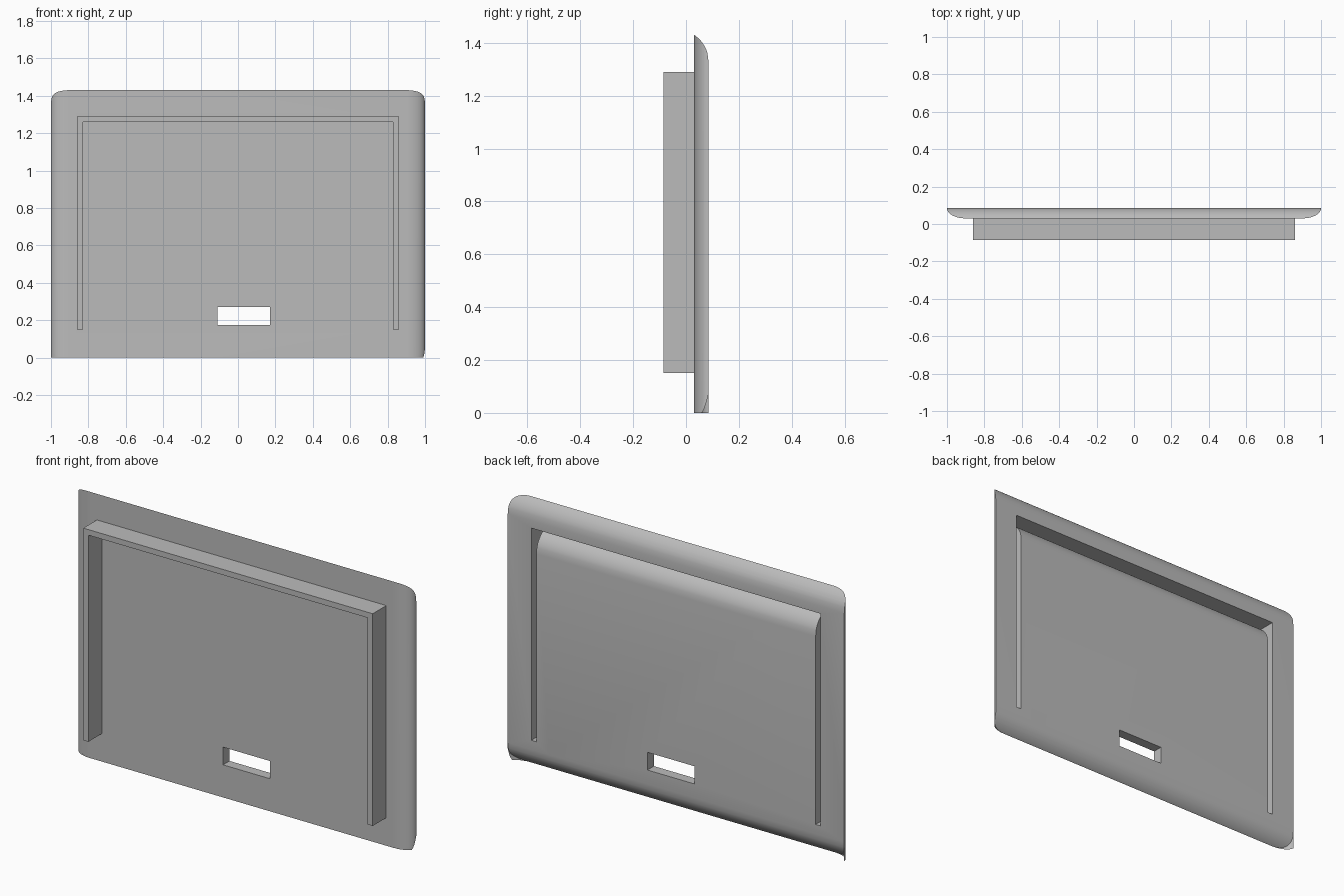
import bpy, bmesh, math

cube = bpy.data.objects.get("Cube")
if cube:
    bpy.data.objects.remove(cube, do_unlink=True)

W, H = 1.0, 1.43            # half width and height of the plate
FRONT, BACK, RIM = 0.03, 0.085, -0.085
ROLL = 0.1                  # reach of the rounded edges
STEPS = 14
DEPTH = BACK - FRONT
RADIUS = (ROLL ** 2 + DEPTH ** 2) / (2 * DEPTH)

grey = bpy.data.materials.new("plain grey")
grey.use_nodes = True
grey.diffuse_color = (0.5, 0.5, 0.5, 1)
grey.node_tree.nodes["Principled BSDF"].inputs["Base Color"].default_value = (0.5, 0.5, 0.5, 1)


def make_object(name, bm):
    bmesh.ops.recalc_face_normals(bm, faces=bm.faces)
    mesh = bpy.data.meshes.new(name)
    bm.to_mesh(mesh)
    bm.free()
    mesh.materials.append(grey)
    obj = bpy.data.objects.new(name, mesh)
    bpy.context.collection.objects.link(obj)
    return obj


def prism(name, points, vector, keep_far_cap=True):
    """Extrude a closed outline along a vector."""
    bm = bmesh.new()
    base = bm.faces.new([bm.verts.new(p) for p in points])
    result = bmesh.ops.extrude_face_region(bm, geom=[base], use_keep_orig=True)
    moved = [v for v in result["geom"] if isinstance(v, bmesh.types.BMVert)]
    bmesh.ops.translate(bm, vec=vector, verts=moved)
    if not keep_far_cap:
        far = [f for f in result["geom"] if isinstance(f, bmesh.types.BMFace)]
        bmesh.ops.delete(bm, geom=far, context="FACES_ONLY")
    return make_object(name, bm)


def boolean(obj, cutter, operation):
    mod = obj.modifiers.new("cut", "BOOLEAN")
    mod.operation, mod.solver, mod.object = operation, "EXACT", cutter
    bpy.context.view_layer.objects.active = obj
    bpy.ops.object.modifier_apply(modifier=mod.name)
    bpy.data.objects.remove(cutter, do_unlink=True)


def roll(y):
    """Height gained by a back edge roll at depth y."""
    return math.sqrt(max(0, RADIUS ** 2 - (y - BACK + RADIUS) ** 2))


depths = [BACK - DEPTH * i / STEPS for i in range(STEPS + 1)]

# Side curve: front corners rounded towards the back
angles = [math.pi / 2 * i / STEPS for i in range(STEPS + 1)]
side = [(W - ROLL + ROLL * math.sin(a), BACK - DEPTH * math.cos(a)) for a in angles]

# Plate: plan outline crossed with a profile rolled at top and bottom
plan = side + [(-x, y) for x, y in reversed(side)]
plate = prism("plate", [(x, y, -0.1) for x, y in plan], (0, 0, H + 0.2))
profile = [(-2, y, H - ROLL + roll(y)) for y in depths]
profile += [(-2, FRONT - 0.1, H), (-2, FRONT - 0.1, 0)]
profile += [(-2, y, ROLL - roll(y)) for y in reversed(depths)]
boolean(plate, prism("profile_cutter", profile, (4, 0, 0)), "INTERSECT")

# Inverted U outline shared by the slot and the rim
OUT, INN, LOW, TOP, UNDER = 0.86, 0.83, 0.15, 1.29, 1.26
outline = [(-OUT, LOW), (-OUT, TOP), (OUT, TOP), (OUT, LOW),
           (INN, LOW), (INN, UNDER), (-INN, UNDER), (-INN, LOW)]
boolean(plate, prism("slot_cutter", [(x, -0.2, z) for x, z in outline], (0, 0.5, 0)), "DIFFERENCE")

# Rolled top edge of the inner panel
panel_top = [(-INN, 0.2, UNDER - ROLL)]
panel_top += [(-INN, y, UNDER - ROLL + roll(y)) for y in depths]
panel_top += [(-INN, 0.2, UNDER)]
boolean(plate, prism("panel_cutter", panel_top, (2 * INN, 0, 0)), "DIFFERENCE")

# Window
window = [(-0.11, 0.175), (0.17, 0.175), (0.17, 0.27), (-0.11, 0.27)]
boolean(plate, prism("window_cutter", [(x, -0.2, z) for x, z in window], (0, 0.5, 0)), "DIFFERENCE")

# Hollow rim standing forward of the plate, open at the back
rim = prism("rim", [(x, RIM, z) for x, z in outline], (0, FRONT - RIM, 0), False)


def side_skirt(name, sign, bottom):
    """Thin sheet continuing a rounded side below the bottom roll."""
    bm = bmesh.new()
    rows = []
    for x, y in side:
        high = ROLL - roll(y)
        low = min(bottom(y), high)
        rows.append([bm.verts.new((sign * x, y, z)) for z in (low, high)])
    for a, b in zip(rows, rows[1:]):
        bm.faces.new((a[0], b[0], b[1], a[1]))
    return make_object(name, bm)


right_skirt = side_skirt("right_skirt", -1, lambda y: 0)
left_skirt = side_skirt("left_skirt", 1, lambda y: 0.07 * (max(0, y - 0.06) / 0.025) ** 1.4)

# Smooth rolls, sharp corners
bpy.ops.object.select_all(action="DESELECT")
for obj in (plate, rim, right_skirt, left_skirt):
    obj.select_set(True)
bpy.context.view_layer.objects.active = plate
bpy.ops.object.shade_smooth_by_angle(angle=math.radians(25))
